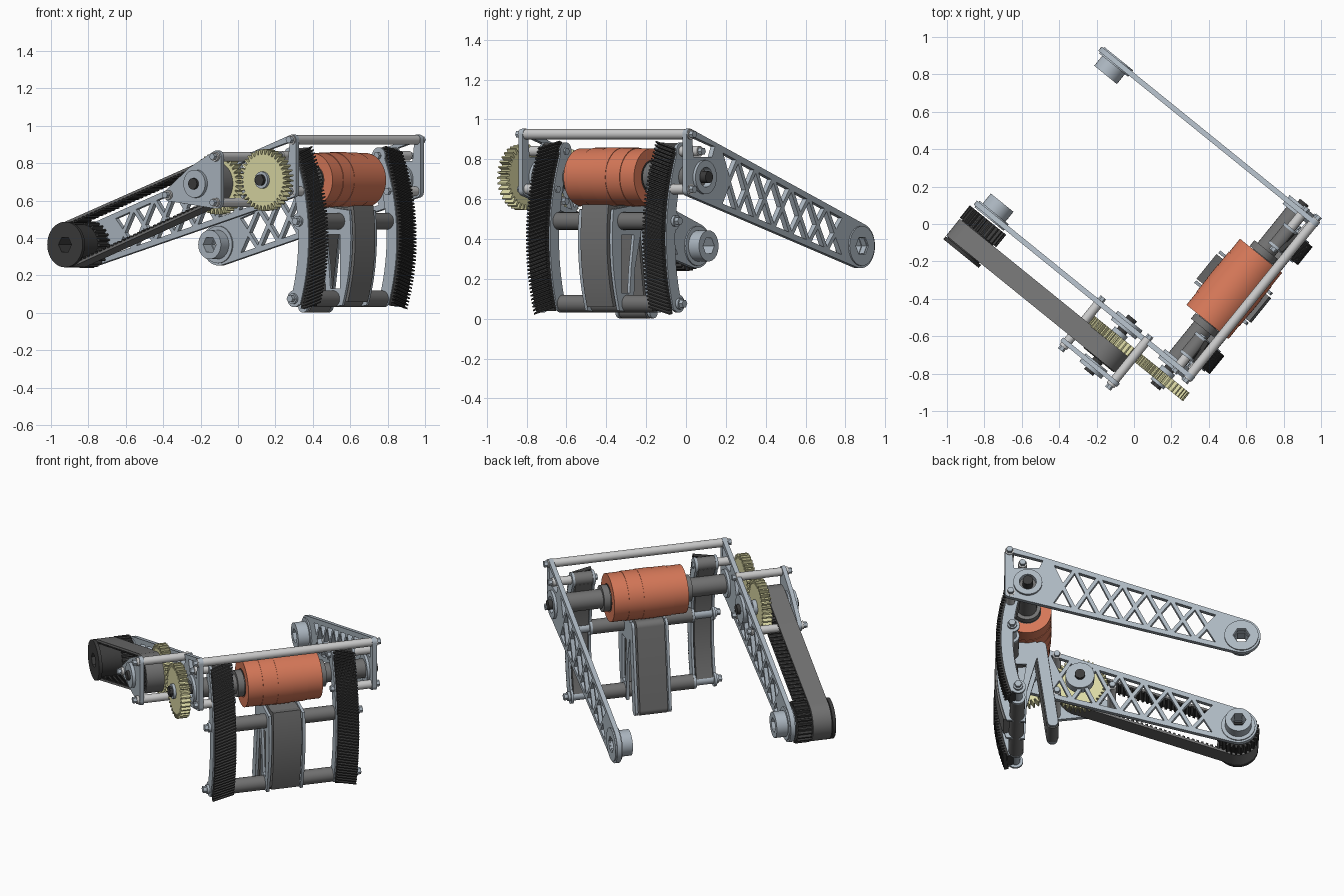
import bpy, bmesh, math
from mathutils import Matrix, Vector
from mathutils.geometry import convex_hull_2d

if "Cube" in bpy.data.objects:
    bpy.data.objects.remove(bpy.data.objects["Cube"])

# Working frame: local x = along the arms (back), y = up, z = across, along the roller axle
FRAME = Matrix(((-.777, 0, .629, 0), (.629, 0, .777, 0), (0, 1, 0, 0), (0, 0, 0, 1)))

def material(name, *rgb):
    m = bpy.data.materials.new(name)
    m.diffuse_color = (*rgb, 1)
    m.use_nodes = True
    m.node_tree.nodes["Principled BSDF"].inputs["Base Color"].default_value = m.diffuse_color
    return m

STEEL = material("steel", .42, .48, .54)
ROD = material("rod", .55, .55, .54)
GREY = material("grey", .17, .17, .17)
DARK = material("dark", .045, .045, .045)
ORANGE = material("orange", .68, .19, .10)
YELLOW = material("yellow", .72, .70, .38)

def finish(name, mesh, mat):
    ob = bpy.data.objects.new(name, mesh)
    bpy.context.collection.objects.link(ob)
    ob.matrix_world = FRAME
    mesh.materials.clear()
    mesh.materials.append(mat)
    bpy.ops.object.select_all(action='DESELECT')
    ob.select_set(True)
    bpy.context.view_layer.objects.active = ob
    bpy.ops.object.shade_smooth_by_angle(angle=math.radians(32))
    return ob

def slab(name, t0, t1, loops, mat=STEEL):
    """Extrude an outline with holes from t0 to t1 across the machine."""
    cu = bpy.data.curves.new(name, 'CURVE')
    cu.dimensions, cu.fill_mode, cu.extrude = '2D', 'BOTH', (t1 - t0) / 2
    for loop in loops:
        sp = cu.splines.new('POLY')
        sp.points.add(len(loop) - 1)
        for p, (x, y) in zip(sp.points, loop):
            p.co = (x, y, 0, 1)
        sp.use_cyclic_u = True
    tmp = bpy.data.objects.new(name + "_curve", cu)
    bpy.context.collection.objects.link(tmp)
    mesh = bpy.data.meshes.new_from_object(tmp.evaluated_get(bpy.context.evaluated_depsgraph_get()))
    bpy.data.objects.remove(tmp)
    bm = bmesh.new()
    bm.from_mesh(mesh)
    bmesh.ops.remove_doubles(bm, verts=bm.verts, dist=1e-5)
    bmesh.ops.recalc_face_normals(bm, faces=bm.faces)
    bm.to_mesh(mesh)
    bm.free()
    mesh.transform(Matrix.Translation((0, 0, (t0 + t1) / 2)))
    return finish(name, mesh, mat)

def circle(c, r, n=32):
    return [(c[0] + r * math.cos(2 * math.pi * i / n), c[1] + r * math.sin(2 * math.pi * i / n)) for i in range(n)]

def hull(*discs):
    pts = [p for x, y, r in discs for p in circle((x, y), r, 40)]
    return [pts[i] for i in convex_hull_2d([Vector(p) for p in pts])]

def inset(poly, d):
    """Shrink a counter-clockwise convex polygon."""
    P, out = [Vector(p) for p in poly], []
    for i, p in enumerate(P):
        a, b = (p - P[i - 1]).normalized(), (P[(i + 1) % len(P)] - p).normalized()
        na, nb = Vector((-a.y, a.x)), Vector((-b.y, b.x))
        out.append(tuple(p + (na + nb) * d / (1 + na.dot(nb))))
    return out

def toothed(c, r, depth, n):
    out = []
    for i in range(n):
        for f, k in ((0, 0), (.28, 0), (.4, 1), (.72, 1)):
            a = 2 * math.pi * (i + f) / n
            q = r - depth * k
            out.append((c[0] + q * math.cos(a), c[1] + q * math.sin(a)))
    return out

def rod(name, c, r, t0, t1, mat=ROD, bolts=True):
    slab(name, t0, t1, [circle(c, r, 24)], mat)
    if bolts:
        for a, b in ((t0 - .022, t0), (t1, t1 + .022)):
            slab(name + "_bolt", a, b, [circle(c, r * .75, 6)])

AXLE, END, IDLER = (-.635, .71), (.62, .365), (-.31, .69)
BACK, FRONT, MID = .614, -.445, .068

# Lattice side arms
arm = hull((-.742, .925, .028), (-.742, .645, .028), (*END, .112))
top = lambda s: .872 - .344 * (s + .5) - .022
low = lambda s: .548 - .269 * (s + .5) + .022
N = 7
xs = [-.5 + .99 * i / N for i in range(N + 1)]
holes = []
for i in range(N):
    a, b = xs[i], xs[i + 1]
    m = (a + b) / 2
    c = (m, (top(m) + low(m)) / 2)
    holes += [[(b, top(b)), (a, top(a)), c], [(a, low(a)), (b, low(b)), c]]
    if i:
        p = ((xs[i - 1] + a) / 2, 0)
        p = (p[0], (top(p[0]) + low(p[0])) / 2)
        holes.append([p, (a, low(a)), c, (a, top(a))])
holes.append([(-.74, .93), (-.725, .80), (-.56, .80), (-.53, .87)])
holes = [inset(h, .011) for h in holes]
bores = [circle(END, .045, 6), circle(AXLE, .05)]
for side, t in (("back", BACK), ("front", FRONT)):
    slab(side + "_arm", t - .014, t + .014, [arm] + holes + bores)
    slab(side + "_arm_axle_bearing", t - .03, t + .03, [circle(AXLE, .085), circle(AXLE, .05)])
    slab(side + "_arm_pivot_ring", t - .022, t + .022, [circle(END, .1), circle(END, .05, 6)])
    d = -1 if side == "back" else 1
    lo, hi = sorted((t + d * .02, t + d * .09))
    slab(side + "_arm_pivot_boss", lo, hi, [circle(END, .078), circle(END, .045, 6)])
slab("idler_bearing", FRONT - .03, FRONT + .03, [circle(IDLER, .085), circle(IDLER, .03)])

# Cross rods at the front corners
rod("top_cross_rod", (-.742, .925), .026, FRONT - .02, BACK + .02)
for lo, hi, side in ((FRONT - .015, -.25, "front"), (.375, BACK + .015, "back")):
    rod(side + "_lower_stub_rod", (-.735, .65), .026, lo, hi)
    rod(side + "_upper_stub_rod", (-.665, .84), .026, lo, hi)

# Roller and axle
rod("roller_axle", AXLE, .058, FRONT + .01, BACK - .01, GREY, False)
rod("axle_core", AXLE, .03, -.60, BACK + .05, DARK, False)
for i in range(5):
    w = .455 / 5
    t = MID - .2275 + i * w
    slab("roller_sleeve", t, t + w, [circle(AXLE, (.145, .148, .15, .148, .145)[i], 48), circle(AXLE, .085)], ORANGE)
slab("roller_core", MID - .22, MID + .22, [circle(AXLE, .085)], DARK)
for t in (MID - .27, MID + .23):
    slab("roller_collar", t, t + .04, [circle(AXLE, .08)], GREY)

# Curved toothed bumpers with side plates
def arc(a, r):
    return (.335 - r * math.cos(a), .40 + r * math.sin(a))

def band(a0, a1, r0, r1, n=24):
    A = [a0 + (a1 - a0) * i / n for i in range(n + 1)]
    return [arc(a, r1) for a in A] + [arc(a, r0) for a in reversed(A)]

A0, A1, TEETH = -.325, .43, 46
RODS = ((-.725, .49), (-.69, .075))
for sign, side in ((-1, "front"), (1, "back")):
    tc = MID + sign * .375
    slab(side + "_bumper_core", tc - .062, tc + .062, [band(A0, A1, 1.07, 1.135)], DARK)
    slab(side + "_bumper_liner", tc - .05, tc + .05, [band(A0 + .02, A1 - .02, 1.05, 1.08)], GREY)
    for t in (tc - .07, tc + .055):
        slab(side + "_bumper_side_plate", t, t + .015, [band(A0, A1, 1.055, 1.125)])
        for c in RODS + ((-.665, .84),):
            slab(side + "_bumper_lug", t, t + .015, [circle(c, .045)])
    slab(side + "_bumper_top_spacer", tc - .055, tc + .055, [circle((-.665, .84), .042)], GREY)
    bm = bmesh.new()
    for i in range(TEETH):
        step = (A1 - A0) / TEETH
        rings = []
        for t, shift in ((tc - .063, -.016), (tc + .063, .016)):
            a = A0 + (i + .5) * step + shift * -sign
            rings.append([bm.verts.new((*arc(a + f * step, r), t))
                          for f, r in ((-.36, 1.13), (-.2, 1.155), (.2, 1.155), (.36, 1.13))])
        p, q = rings
        for k in range(4):
            bm.faces.new((p[k], p[(k + 1) % 4], q[(k + 1) % 4], q[k]))
        bm.faces.new(p[::-1])
        bm.faces.new(q)
    bmesh.ops.recalc_face_normals(bm, faces=bm.faces)
    me = bpy.data.meshes.new(side + "_bumper_teeth")
    bm.to_mesh(me)
    bm.free()
    finish(side + "_bumper_teeth", me, DARK)

# Rods joining the bumpers
for c, name in zip(RODS, ("upper", "lower")):
    rod(name + "_bumper_rod", c, .044, MID - .375 + .06, MID + .375 - .06, GREY, False)
    rod(name + "_bumper_rod_end", c, .028, MID - .46, MID + .46, STEEL)

# Centre guide: curved front shoe and straight rear chute
shoe = [arc(-.32 + .45 * i / 16, 1.145) for i in range(17)] + [(-.58, .575), (-.555, .53), (-.63, .25), (-.64, .03)]
slot = [(-.735, .13), (-.67, .13), (-.66, .25), (-.635, .42), (-.735, .42)]
rear = hull((-.55, .54, .032), (-.48, .034, .032))
for t in (MID - .11, MID + .095):
    slab("guide_side_plate", t, t + .017, [shoe, slot])
    slab("guide_rear_plate", t, t + .017, [rear])
slab("guide_front_strip", MID - .085, MID + .085, [band(-.30, .15, 1.09, 1.155)], GREY)
slab("guide_rear_strip", MID - .085, MID + .085, [hull((-.55, .54, .036), (-.48, .037, .036))], GREY)
slab("guide_top_strip", MID - .085, MID + .085, [hull((-.77, .535, .03), (-.55, .545, .03))], GREY)

# Gear pair
for c, name in ((AXLE, "axle_gear"), (IDLER, "idler_gear")):
    slab(name, -.572, -.515, [toothed(c, .165, .027, 36)], YELLOW)
    slab(name + "_hub", -.588, -.49, [circle(c, .045)], STEEL)
    slab(name + "_nut", -.605, -.585, [circle(c, .032, 6)], DARK)

# Drive belt and pulleys
def belt_loop(g):
    return hull((*END, .122 - g), (*IDLER, .118 - g))
slab("drive_belt", -.68, -.565, [belt_loop(0), belt_loop(.013)], GREY)
inner = [Vector(p) for p in belt_loop(.013)]
bm = bmesh.new()
for i, p in enumerate(inner):
    d = inner[(i + 1) % len(inner)] - p
    if d.length < .3:
        continue
    for k in range(34):
        c = p + d * (k + .5) / 34
        m = Matrix.Translation((c.x, c.y, -.6225)) @ Matrix.Rotation(math.atan2(d.y, d.x), 4, 'Z') @ Matrix.Diagonal((.014, .022, .113, 1))
        bmesh.ops.create_cube(bm, size=1, matrix=m)
me = bpy.data.meshes.new("drive_belt_teeth")
bm.to_mesh(me)
bm.free()
finish("drive_belt_teeth", me, DARK)
slab("pivot_pulley", -.685, -.56, [circle(END, .108), circle(END, .045, 6)], DARK)
slab("pivot_pulley_flange", -.705, -.685, [circle(END, .122), circle(END, .045, 6)], DARK)
slab("pivot_toothed_pulley", -.56, -.475, [toothed(END, .125, .018, 26), circle(END, .045, 6)], DARK)
slab("idler_pulley", -.685, -.56, [toothed(IDLER, .104, .014, 22)], DARK)
rod("idler_shaft", IDLER, .03, -.77, FRONT + .05, DARK, False)

# Outer bracket carrying the idler shaft
posts = ((-.445, .835), (-.445, .59), (-.12, .63))
slab("idler_bracket", -.735, -.71, [hull(*[(*p, .033) for p in posts], (*IDLER, .1)), circle(IDLER, .05)])
slab("idler_bracket_bearing", -.755, -.70, [circle(IDLER, .075), circle(IDLER, .03)])
for p in posts:
    rod("bracket_post", p, .025, -.75, FRONT + .015)
